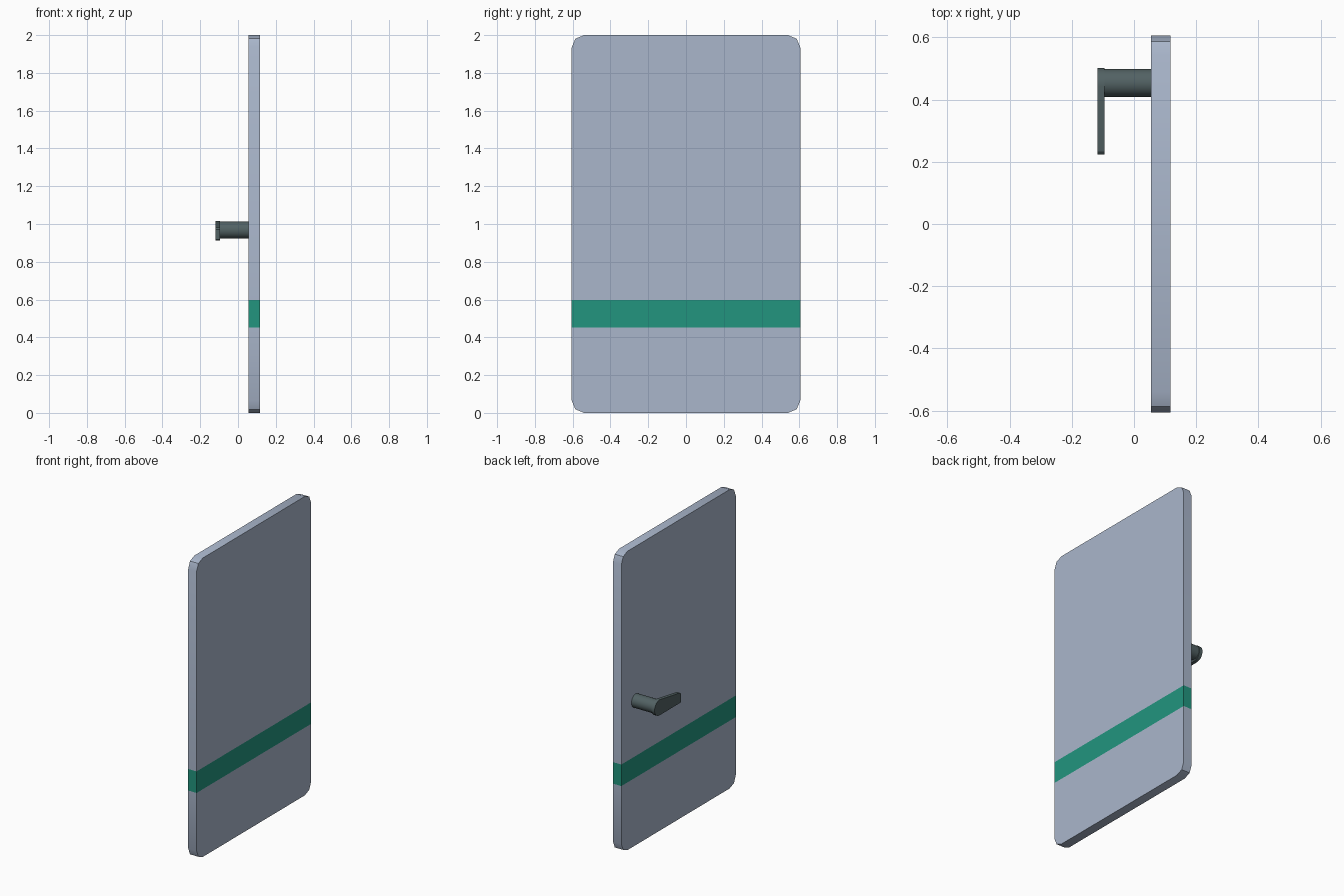
import bpy, bmesh, math

if "Cube" in bpy.data.objects:
    bpy.data.objects.remove(bpy.data.objects["Cube"])


def material(name, rgb):
    m = bpy.data.materials.new(name)
    m.diffuse_color = (*rgb, 1)
    m.use_nodes = True
    m.node_tree.nodes["Principled BSDF"].inputs["Base Color"].default_value = m.diffuse_color
    return m


PANEL = material("pale blue grey", (0.40, 0.47, 0.60))
STRIPE = material("teal green", (0.016, 0.30, 0.21))
METAL = material("dark grey metal", (0.085, 0.122, 0.127))


def arc(cy, cz, r, a0, a1, steps):
    return [(cy + r * math.cos(math.radians(a0 + (a1 - a0) * i / steps)),
             cz + r * math.sin(math.radians(a0 + (a1 - a0) * i / steps)))
            for i in range(steps + 1)]


def prism(name, pts, x0, x1, mats, cuts=(), smooth=30):
    """Extrude a (y, z) outline along x, optionally cut at heights."""
    bm = bmesh.new()
    face = bm.faces.new([bm.verts.new((x0, y, z)) for y, z in pts])
    ext = bmesh.ops.extrude_face_region(bm, geom=[face])
    verts = [g for g in ext["geom"] if isinstance(g, bmesh.types.BMVert)]
    bmesh.ops.translate(bm, verts=verts, vec=(x1 - x0, 0, 0))
    for z in cuts:
        bmesh.ops.bisect_plane(bm, geom=bm.verts[:] + bm.edges[:] + bm.faces[:],
                               plane_co=(0, 0, z), plane_no=(0, 0, 1))
    bmesh.ops.recalc_face_normals(bm, faces=bm.faces[:])
    if cuts:
        for f in bm.faces:
            if cuts[0] < f.calc_center_median().z < cuts[1]:
                f.material_index = 1
    me = bpy.data.meshes.new(name)
    bm.to_mesh(me)
    bm.free()
    for m in mats:
        me.materials.append(m)
    ob = bpy.data.objects.new(name, me)
    bpy.context.collection.objects.link(ob)
    bpy.ops.object.select_all(action='DESELECT')
    ob.select_set(True)
    bpy.context.view_layer.objects.active = ob
    bpy.ops.object.shade_smooth_by_angle(angle=math.radians(smooth))
    return ob


# Door panel with clipped round corners and a stripe band
r, hw, top = 0.065, 0.605, 2.0
outline = (arc(hw - r, r, r, -90, 0, 2) + arc(hw - r, top - r, r, 0, 90, 2)
           + arc(-hw + r, top - r, r, 90, 180, 2) + arc(-hw + r, r, r, 180, 270, 2))
prism("door_panel", outline, 0.055, 0.117, [PANEL, STRIPE], cuts=(0.453, 0.597))

# Round handle stem
prism("handle_stem", arc(0.453, 0.968, 0.045, 0, 345, 23), -0.096, 0.06, [METAL])

# Flat tapered lever with a round head
lever = arc(0.449, 0.965, 0.052, -90, 98, 12) + [
    (0.233, 0.981), (0.223, 0.972), (0.223, 0.919), (0.229, 0.913)]
prism("handle_lever", lever, -0.118, -0.095, [METAL])
